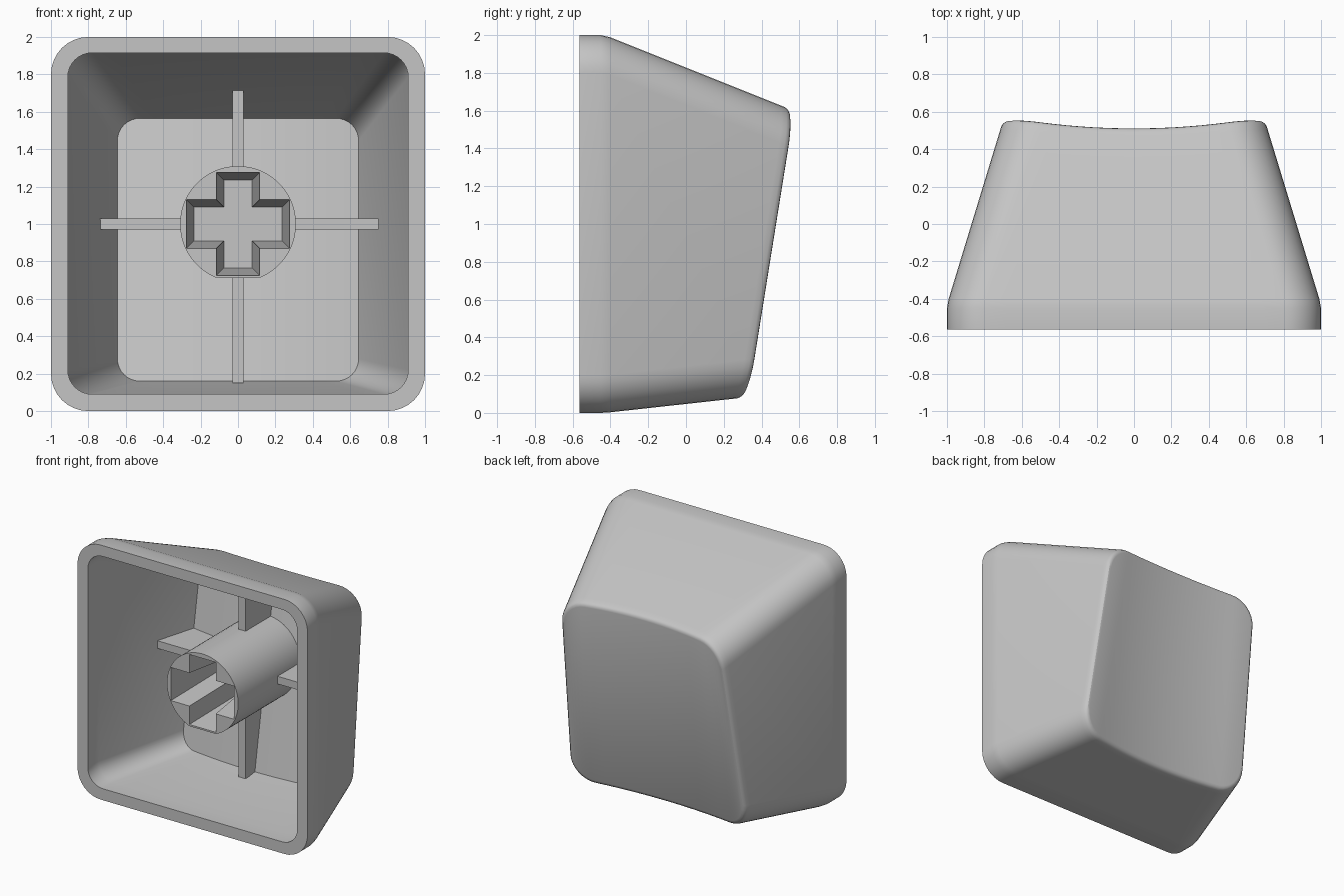
import bpy, bmesh
from math import cos, sin, pi

cube = bpy.data.objects.get("Cube")
if cube:
    bpy.data.objects.remove(cube)

FRONT, BEND = -0.565, -0.43      # open rim, and where the walls start to taper

grey = bpy.data.materials.new("light_grey_plastic")
grey.use_nodes = True
COLOUR = (0.56, 0.56, 0.56, 1)
grey.diffuse_color = COLOUR
grey.node_tree.nodes["Principled BSDF"].inputs["Base Color"].default_value = COLOUR


def finish(bm, name, smooth=True):
    bmesh.ops.recalc_face_normals(bm, faces=bm.faces)
    mesh = bpy.data.meshes.new(name)
    bm.to_mesh(mesh)
    bm.free()
    mesh.materials.append(grey)
    obj = bpy.data.objects.new(name, mesh)
    bpy.context.collection.objects.link(obj)
    if smooth:
        bpy.ops.object.select_all(action='DESELECT')
        obj.select_set(True)
        bpy.context.view_layer.objects.active = obj
        bpy.ops.object.shade_smooth_by_angle(angle=pi / 6)
    return obj


def dish(x, z):
    """Depth of the tilted, scooped touch surface."""
    return 0.515 + 0.17 * (z - 1.62) + 0.139 * x * x


def rounded_rect(hw, z0, z1, r, arc=8, cuts=14):
    """Upper half left to right, then lower half right to left."""
    steps = [pi / 2 * i / arc for i in range(arc + 1)]
    flat = hw - r
    half = [(-flat - r * cos(a), r * sin(a)) for a in steps]
    half += [(-flat + 2 * flat * i / cuts, r) for i in range(1, cuts)]
    half += [(flat + r * sin(a), r * cos(a)) for a in steps]
    upper = [(x, z1 - r + h) for x, h in half]
    lower = [(x, z0 + r - h) for x, h in reversed(half)]
    return upper + lower


def outer_section(y, inset=0):
    t = max(0, y - BEND)
    return rounded_rect(1 - 0.305 * t - inset, 0.11 * t + inset,
                        2 - 0.4 * t - inset, 0.2 - inset)


def level_ring(section, y):
    return [(x, y, z) for x, z in section]


def dished_ring(inset, drop):
    """Where the tapered walls meet the dish, lowered by drop."""
    ys = [0.4] * len(outer_section(0))
    for _ in range(8):
        pts = [outer_section(y, inset)[i] for i, y in enumerate(ys)]
        ys = [dish(x, z) - drop for x, z in pts]
    return [(x, y, z) for (x, z), y in zip(pts, ys)]


def bridge(bm, a, b):
    for i in range(len(a)):
        j = (i + 1) % len(a)
        bm.faces.new((a[i], a[j], b[j], b[i]))


def strip_cap(bm, ring):
    n = len(ring)
    for i in range(n // 2 - 1):
        bm.faces.new((ring[i], ring[i + 1], ring[n - 2 - i], ring[n - 1 - i]))


# Hollow shell, from the inner floor round the rim to the dished outside
lip = rounded_rect(0.91, 0.09, 1.915, 0.13)
floor = rounded_rect(0.645, 0.16, 1.565, 0.12)
rings = [
    [(x, dish(x, z) - 0.1, z) for x, z in floor],
    level_ring(lip, BEND),
    level_ring(lip, FRONT),
    level_ring(outer_section(FRONT), FRONT),
    level_ring(outer_section(BEND), BEND - 0.02),
    level_ring(outer_section(BEND + 0.03), BEND + 0.03),
    dished_ring(0, 0.06),
    dished_ring(0, 0.03),
    dished_ring(0.004, 0.015),
    dished_ring(0.012, 0.005),
    dished_ring(0.028, 0),
]
bm = bmesh.new()
loops = [[bm.verts.new(p) for p in ring] for ring in rings]
for a, b in zip(loops, loops[1:]):
    bridge(bm, a, b)
strip_cap(bm, loops[0])
strip_cap(bm, loops[-1])
finish(bm, "cap_shell")


# Round stem with a tapered cross-shaped socket
def cross(shrink):
    a, b, l = 0.115 - shrink, 0.13 - shrink, 0.275 - shrink
    q = [(a, l), (a, b), (l, b)]
    pts = q + [(x, -z) for x, z in reversed(q)]
    return pts + [(-x, -z) for x, z in pts]


STEM_FRONT, SOCKET_END = -0.44, 0.06
circle = [(0.31 * cos(2 * pi * i / 64), 1 + max(-0.288, 0.31 * sin(2 * pi * i / 64)))
          for i in range(64)]
bm = bmesh.new()
mouth = [bm.verts.new((x, STEM_FRONT, z)) for x, z in circle]
root = [bm.verts.new((x, dish(x, z) - 0.05, z)) for x, z in circle]
socket = [bm.verts.new((x, STEM_FRONT, z + 1)) for x, z in cross(0)]
deep = [bm.verts.new((x, SOCKET_END, z + 1)) for x, z in cross(0.04)]
bridge(bm, mouth, root)
bridge(bm, socket, deep)
bm.faces.new(root)
bm.faces.new(deep)
rim_edges = [bm.edges.get((r[i - 1], r[i])) for r in (mouth, socket) for i in range(len(r))]
bmesh.ops.triangle_fill(bm, edges=rim_edges, use_beauty=True)
finish(bm, "stem")


# Four thin ribs bracing the stem against the walls
def rib(name, dx, dz, tip, foot):
    """Profile runs outward from the stem along (dx, dz)."""
    bm = bmesh.new()
    profile = [(0.28, 0.05), (tip, 0.05)]
    profile += [(d, dish(dx * d, 1 + dz * d) - 0.05) for d in (foot, 0.28)]
    sides = [[bm.verts.new((dx * d + dz * s, y, 1 + dz * d + dx * s)) for d, y in profile]
             for s in (-0.03, 0.03)]
    bridge(bm, *sides)
    for side in sides:
        bm.faces.new(side)
    finish(bm, name, smooth=False)


rib("left_rib", 1, 0, 0.75, 0.65)
rib("right_rib", -1, 0, 0.75, 0.65)
rib("upper_rib", 0, 1, 0.715, 0.57)
rib("lower_rib", 0, -1, 0.85, 0.85)
